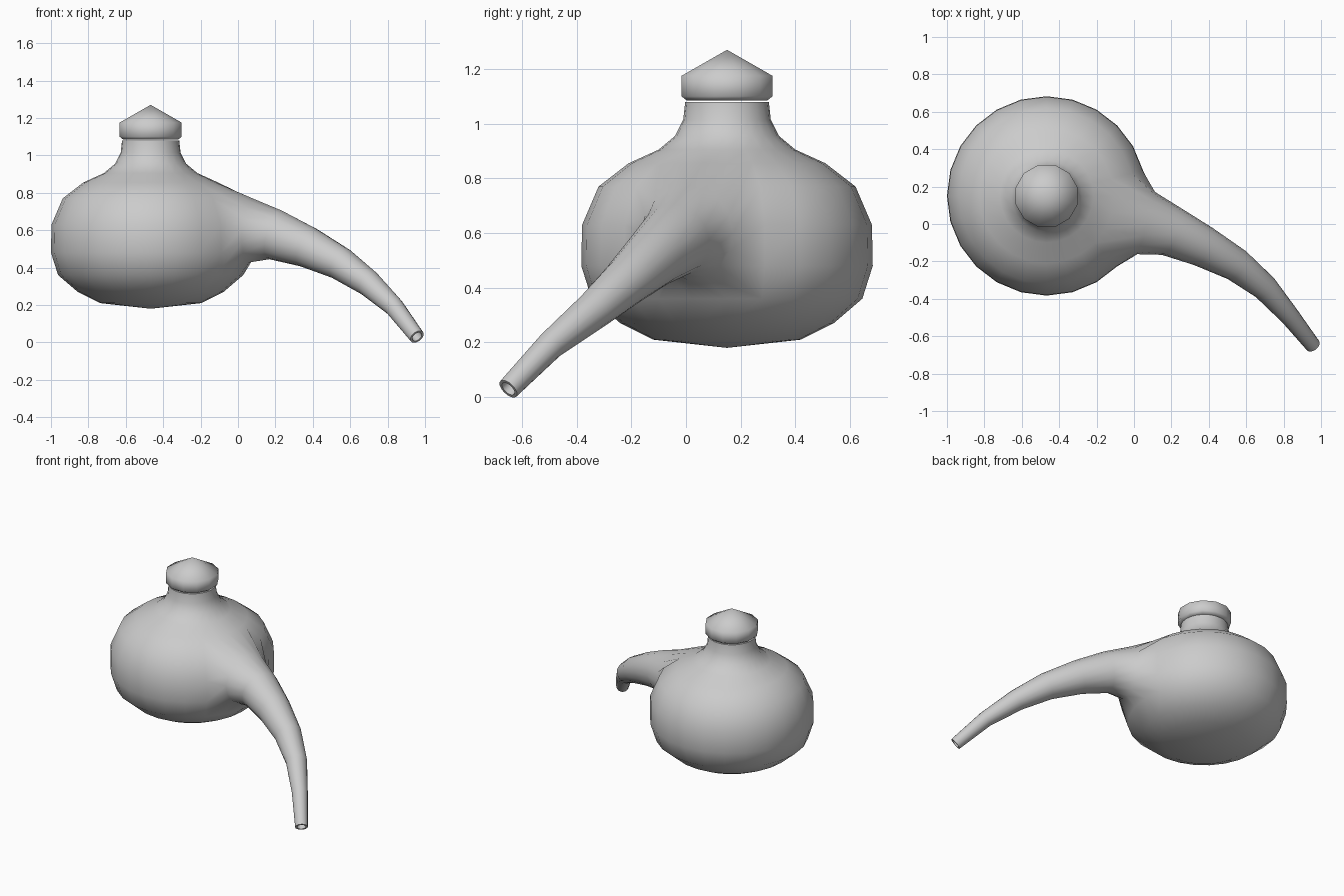
import bpy
import bmesh
from math import cos, sin, pi, radians
from mathutils import Vector

if "Cube" in bpy.data.objects:
    bpy.data.objects.remove(bpy.data.objects["Cube"], do_unlink=True)

AXIS = Vector((-0.467, 0.15, 0))
UP = Vector((0, 0, 1))

grey = bpy.data.materials.new("plain grey")
grey.use_nodes = True
grey.diffuse_color = (0.6, 0.6, 0.6, 1)
grey.node_tree.nodes["Principled BSDF"].inputs["Base Color"].default_value = (0.6, 0.6, 0.6, 1)


def lathe_rings(bm, profile, sides, turn=0.0):
    """One ring of vertices round the vessel axis per (radius, height)."""
    rings = []
    for r, z in profile:
        angles = [2 * pi * i / sides + turn for i in range(sides)]
        rings.append([bm.verts.new(AXIS + Vector((r * cos(a), r * sin(a), z))) for a in angles])
    return rings


def bridge(bm, a, b, skip=()):
    n = len(a)
    for i in range(n):
        if i not in skip:
            j = (i + 1) % n
            bm.faces.new((a[i], a[j], b[j], b[i]))


def fan(bm, ring, point):
    tip = bm.verts.new(point)
    for i, v in enumerate(ring):
        bm.faces.new((v, ring[(i + 1) % len(ring)], tip))


def finish(bm, name, angle):
    bmesh.ops.recalc_face_normals(bm, faces=bm.faces)
    mesh = bpy.data.meshes.new(name)
    bm.to_mesh(mesh)
    bm.free()
    mesh.materials.append(grey)
    obj = bpy.data.objects.new(name, mesh)
    bpy.context.collection.objects.link(obj)
    bpy.ops.object.select_all(action='DESELECT')
    obj.select_set(True)
    bpy.context.view_layer.objects.active = obj
    bpy.ops.object.shade_smooth_by_angle(angle=radians(angle))
    return obj


# Round vessel with neck, leaving a four by four opening for the spout
SIDES = 24
body_profile = [(0.27, 0.21), (0.39, 0.27), (0.495, 0.36), (0.533, 0.48), (0.53, 0.63),
                (0.47, 0.77), (0.36, 0.855), (0.25, 0.905), (0.19, 0.955),
                (0.16, 1.015), (0.153, 1.08)]
LOW, HIGH = 2, 6
FIRST, LAST = -3, 1
bm = bmesh.new()
rings = lathe_rings(bm, body_profile, SIDES)
opening = [c % SIDES for c in range(FIRST, LAST)]
for k in range(len(rings) - 1):
    bridge(bm, rings[k], rings[k + 1], opening if LOW <= k < HIGH else ())
fan(bm, rings[0], AXIS + UP * 0.18)
bm.faces.new(rings[-1])

# Border of the opening, walked up, across, down and back
border = [rings[k][FIRST] for k in range(LOW, HIGH)]
border += [rings[HIGH][c] for c in range(FIRST, LAST)]
border += [rings[k][LAST] for k in range(HIGH, LOW, -1)]
border += [rings[LOW][c] for c in range(LAST, FIRST, -1)]

# Curved tapering spout growing out of the opening: centre and radius
path = [((0.065, 0.005, 0.60), 0.173), ((0.20, -0.04, 0.575), 0.135),
        ((0.37, -0.12, 0.51), 0.111), ((0.55, -0.22, 0.42), 0.089),
        ((0.70, -0.34, 0.315), 0.07), ((0.835, -0.495, 0.19), 0.052),
        ((0.957, -0.65, 0.03), 0.041)]
points = [Vector(p) for p, r in path]
before = [AXIS + UP * 0.6] + points[:-1]
after = points[1:] + [points[-1]]


def spout_ring(centre, tangent, radius):
    side = tangent.cross(UP).normalized()
    rise = side.cross(tangent).normalized()
    angles = [2 * pi * i / len(border) - pi / 4 for i in range(len(border))]
    return [bm.verts.new(centre + (side * cos(a) + rise * sin(a)) * radius) for a in angles]


previous = border
for (p, radius), a, b in zip(path, before, after):
    tangent = (b - a).normalized()
    ring = spout_ring(Vector(p), tangent, radius)
    bridge(bm, previous, ring)
    previous = ring

# Hollow mouth at the spout tip
lip = spout_ring(points[-1], tangent, 0.029)
bridge(bm, previous, lip)
inner = spout_ring(points[-1] - tangent * 0.12, tangent, 0.029)
bridge(bm, lip, inner)
bm.faces.new(inner)
finish(bm, "vessel_and_spout", 75)

# Faceted stopper with a pointed top
bm = bmesh.new()
rings = lathe_rings(bm, [(0.153, 1.085), (0.172, 1.10), (0.172, 1.175)], 12, pi / 12)
bm.faces.new(rings[0])
for low, high in zip(rings, rings[1:]):
    bridge(bm, low, high)
fan(bm, rings[-1], AXIS + UP * 1.27)
finish(bm, "stopper", 75)
